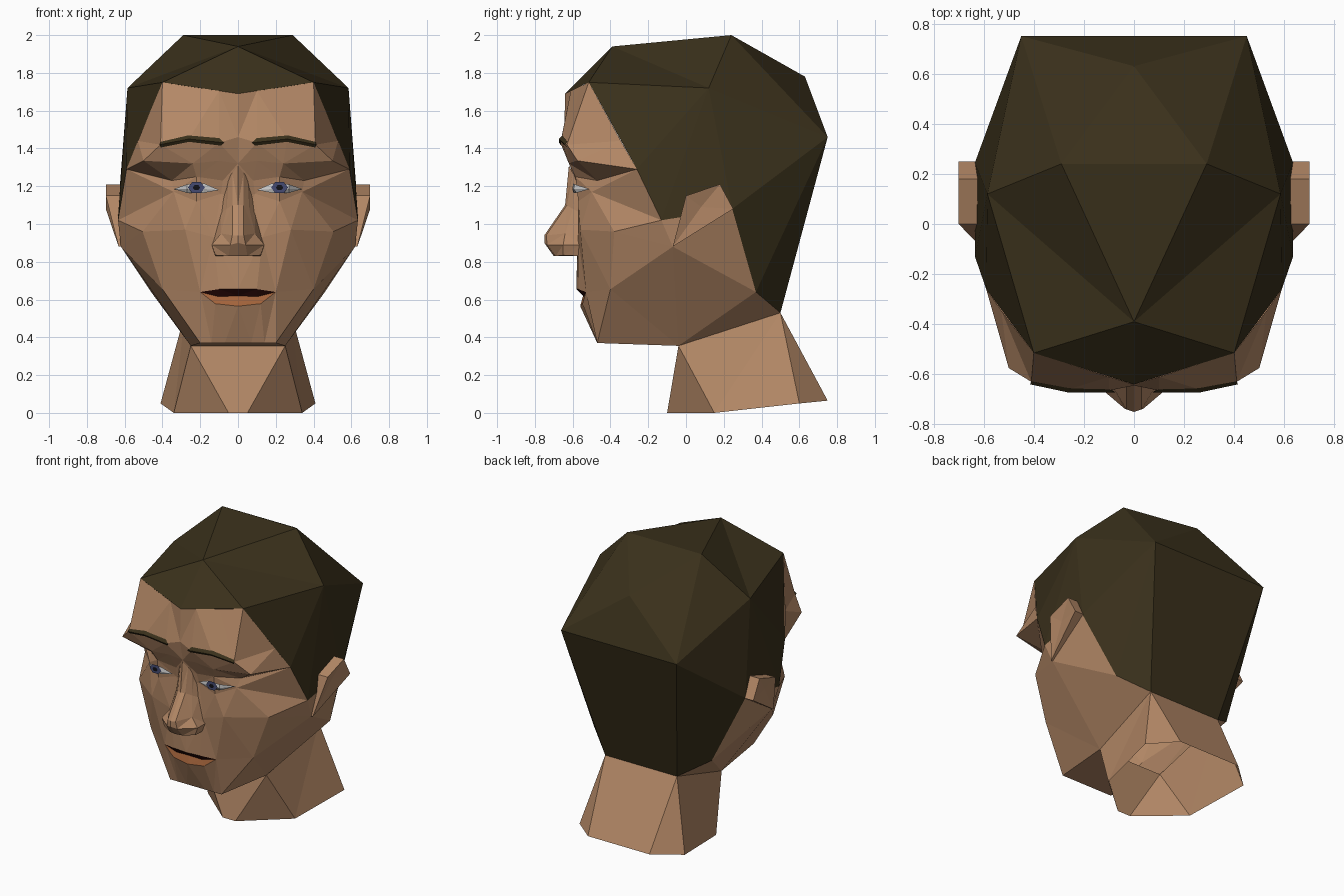
import bpy, bmesh, math

if "Cube" in bpy.data.objects:
    bpy.data.objects.remove(bpy.data.objects["Cube"])

def material(name, rgb):
    m = bpy.data.materials.new(name)
    m.diffuse_color = (*rgb, 1)
    m.use_nodes = True
    m.node_tree.nodes["Principled BSDF"].inputs["Base Color"].default_value = m.diffuse_color
    return m

SKIN = material("skin", (.46, .25, .135))
HAIR = material("hair", (.042, .030, .011))
LIP = material("lip", (.38, .13, .045))
MOUTH = material("mouth", (.03, .004, .003))
WHITE = material("eye_white", (.62, .62, .62))
BLUE = material("iris", (.06, .07, .17))
BLACK = material("pupil", (.005, .005, .008))

def mirrored(name, polys, mat):
    """Flat-faced mesh from polygons on the +x half, mirrored and welded."""
    bm = bmesh.new()
    verts = {}
    def vert(p):
        k = tuple(round(c, 4) for c in p)
        if k not in verts:
            verts[k] = bm.verts.new(k)
        return verts[k]
    for s in (1, -1):
        for poly in polys:
            f = list(dict.fromkeys(vert((s * x, y, z)) for x, y, z in poly))
            if len(f) > 2 and not bm.faces.get(f):
                bm.faces.new(f[::s])
    bmesh.ops.recalc_face_normals(bm, faces=bm.faces)
    bmesh.ops.triangulate(bm, faces=bm.faces)
    me = bpy.data.meshes.new(name)
    bm.to_mesh(me)
    bm.free()
    me.materials.append(mat)
    ob = bpy.data.objects.new(name, me)
    bpy.context.collection.objects.link(ob)
    return ob

def loft(name, rows, mat):
    polys = [(a[i], a[i + 1], b[i + 1], b[i])
             for a, b in zip(rows, rows[1:]) for i in range(len(a) - 1)]
    return mirrored(name, polys, mat)

def shell(name, pts, faces, mat):
    return mirrored(name, [[pts[c] for c in f] for f in faces.split()], mat)

# shared landmarks
crown = (0, -.64, 1.69)
hairline = (.40, -.515, 1.75)
temple = (.59, -.26, 1.29)
sideburn = (.635, -.13, 1.02)
lobe = (.62, -.07, .88)
behind_ear = (.635, .245, 1.08)
nape = (.28, .50, .53)
nape_side = (.46, .37, .64)
cheek = (.40, -.40, .655)
chin = (.20, -.47, .37)
throat = (.25, -.04, .355)
mouth_end = (.20, -.53, .64)

# hair cap
shell("hair", dict(
    a=crown, b=hairline, c=(0, -.39, 1.94), d=(.29, .24, 2.0), m=(0, .24, 2.0),
    e=(.585, .12, 1.72), f=(0, .63, 1.78), g=(.45, .75, 1.46), n=(0, .75, 1.46),
    h=nape, o=(0, .50, .53), i=nape_side, j=behind_ear, k=sideburn, l=temple),
    "abc cbe ced cdm mdf deg dgf fgn ngho gih gji ejg ble elk ekj", HAIR)

# upper face: rows from hairline to upper lip, centre to side
upper_lip = [(0, -.58, .655), (.10, -.57, .655), mouth_end, cheek, cheek]
loft("face", [
    [crown, (.10, -.61, 1.705), (.25, -.562, 1.727), hairline, hairline],
    [(0, -.645, 1.46), (.10, -.665, 1.43), (.26, -.66, 1.45), (.41, -.63, 1.42), (.53, -.345, 1.44)],
    [(0, -.615, 1.32), (.10, -.625, 1.335), (.24, -.62, 1.32), (.50, -.575, 1.335), temple],
    [(0, -.60, 1.25), (.08, -.575, 1.23), (.22, -.585, 1.25), (.35, -.47, 1.23), temple],
    [(0, -.58, 1.14), (.09, -.56, 1.16), (.22, -.57, 1.12), (.34, -.50, 1.17), sideburn],
    [(0, -.575, .96), (.13, -.572, .93), (.28, -.56, .97), (.505, -.38, .96), lobe],
    upper_lip], SKIN)

# chin and its underside
lower_lip = [(0, -.56, .565), (.12, -.548, .578), mouth_end, cheek, cheek]
loft("chin", [
    lower_lip,
    [(0, -.47, .37), (.07, -.47, .37), (.14, -.47, .37), chin, chin],
    [(0, -.04, .355), (.08, -.04, .355), (.17, -.04, .355), throat, throat]], SKIN)

# jaw sides
shell("jaw", dict(q=cheek, p=lobe, i=nape_side, h=nape, r=throat,
                  k=sideburn, j=behind_ear, t=chin),
      "qpr pir ihr pkj pji qrt", SKIN)

# neck, open at the bottom
loft("neck", [
    [(0, -.04, .355), throat, throat, nape, nape, (0, .50, .53)],
    [(0, -.10, 0), (.05, -.10, 0), (.34, .15, 0), (.41, .60, .05),
     (.24, .75, .065), (0, .75, .065)]], SKIN)

# lips
seam = [(0, -.545, .62), (.10, -.54, .615), mouth_end]
loft("mouth_shadow", [upper_lip[:3], seam], MOUTH)
loft("lower_lip", [seam, lower_lip[:3]], LIP)

# nose: centre line, ridge, nostril wing, base
loft("nose", [
    [(0, -.62, 1.31), (.03, -.60, 1.27), (.05, -.58, 1.25), (.06, -.56, 1.24)],
    [(0, -.64, 1.10), (.03, -.63, 1.10), (.06, -.60, 1.08), (.09, -.56, 1.06)],
    [(0, -.75, .94), (.03, -.74, .94), (.09, -.64, .95), (.12, -.56, .96)],
    [(0, -.75, .90), (.04, -.735, .89), (.14, -.65, .89), (.14, -.56, .89)],
    [(0, -.70, .83), (.05, -.69, .83), (.12, -.65, .835), (.12, -.56, .83)],
    [(0, -.56, .83), (.05, -.56, .83), (.12, -.56, .83), (.12, -.56, .83)]], SKIN)

# ears: shallow hollow, rim, base
rim = [(.70, 0, 1.15), (.70, .18, 1.21), (.70, .25, 1.08), (.632, -.07, .88), (.70, 0, 1.15)]
loft("ears", [[(.67, .08, 1.09)] * 5, rim, [(.60, y, z) for _, y, z in rim]], SKIN)

# eyebrows
loft("eyebrows", [
    [(.10, -.66, 1.455), (.26, -.655, 1.47), (.41, -.628, 1.435)],
    [(.075, -.672, 1.43), (.26, -.673, 1.45), (.415, -.64, 1.42)],
    [(.09, -.66, 1.415), (.26, -.662, 1.435), (.41, -.628, 1.405)]], HAIR)

# eyes: almond white, faceted iris and pupil
inner, outer = (.10, -.580, 1.18), (.34, -.51, 1.185)
loft("eye_whites", [
    [inner, (.18, -.597, 1.215), (.27, -.59, 1.21), outer],
    [inner, (.18, -.602, 1.185), (.27, -.595, 1.185), outer],
    [inner, (.18, -.595, 1.165), (.27, -.58, 1.165), outer]], WHITE)

def disc(name, r, y, mat):
    mirrored(name, [[(.22 + r * math.cos(a * math.pi / 3), y,
                      1.193 + .75 * r * math.sin(a * math.pi / 3)) for a in range(6)]], mat)

disc("irises", .045, -.606, BLUE)
disc("pupils", .02, -.610, BLACK)
